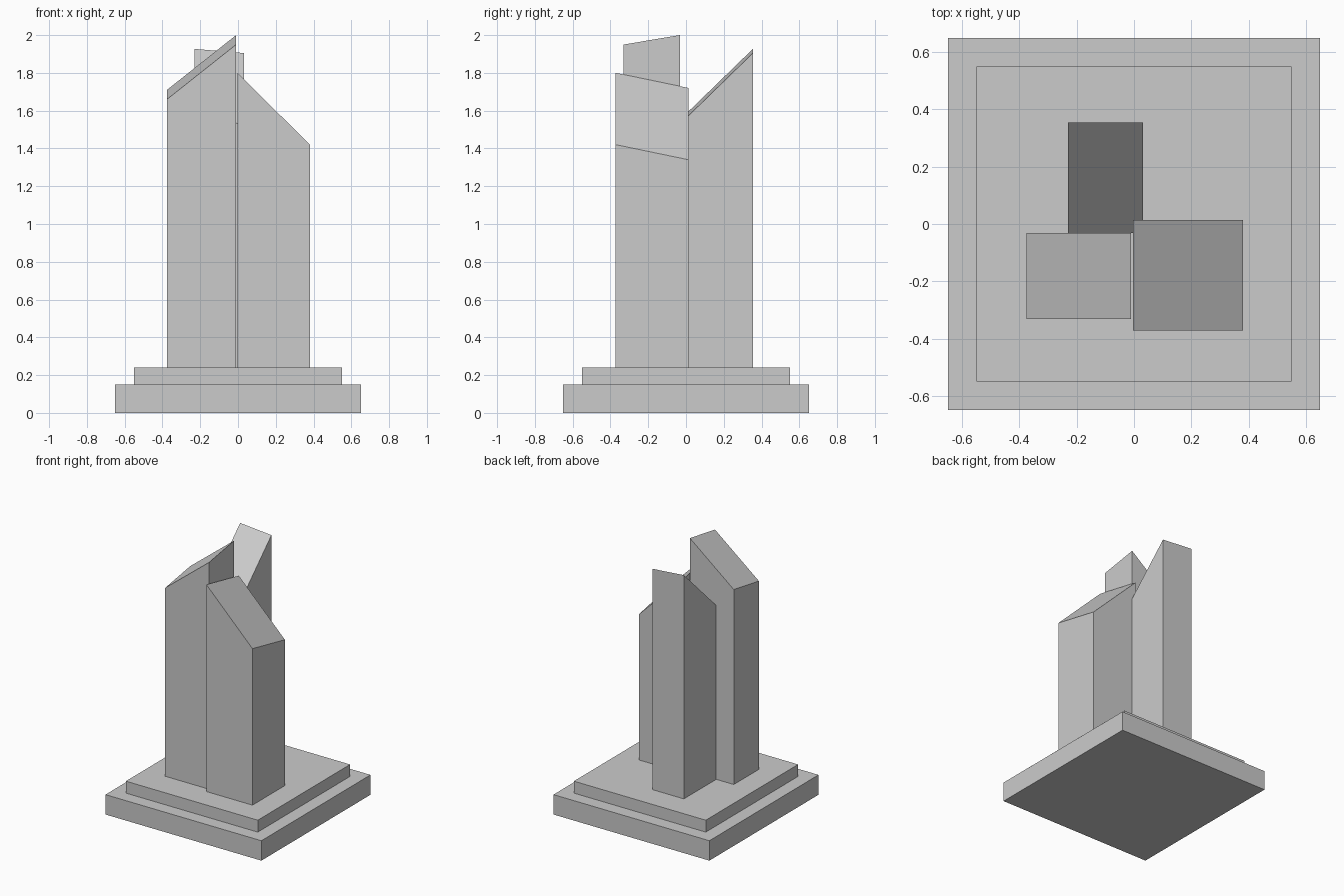
import bpy

if "Cube" in bpy.data.objects:
    bpy.data.objects.remove(bpy.data.objects["Cube"])


def block(name, x0, x1, y0, y1, z0, tops):
    """Box with its own top height per corner: front-left, front-right, back-right, back-left."""
    corners = [(x0, y0), (x1, y0), (x1, y1), (x0, y1)]
    verts = [(x, y, z0) for x, y in corners]
    verts += [(x, y, z) for (x, y), z in zip(corners, tops)]
    faces = [(3, 2, 1, 0), (4, 5, 6, 7)]
    faces += [(i, (i + 1) % 4, (i + 1) % 4 + 4, i + 4) for i in range(4)]
    mesh = bpy.data.meshes.new(name)
    mesh.from_pydata(verts, [], faces)
    obj = bpy.data.objects.new(name, mesh)
    bpy.context.collection.objects.link(obj)
    return obj


# Stepped square plinth
block("plinth_lower", -0.65, 0.65, -0.65, 0.65, 0.0, [0.15] * 4)
block("plinth_upper", -0.55, 0.55, -0.55, 0.55, 0.15, [0.24] * 4)

# Three towers with slanted roofs
block("left_tower", -0.376, -0.01, -0.331, -0.032, 0.24, (1.66, 1.95, 2.0, 1.71))
block("right_tower", -0.003, 0.381, -0.372, 0.014, 0.24, (1.80, 1.42, 1.34, 1.72))
block("back_tower", -0.23, 0.031, -0.031, 0.354, 0.24, (1.553, 1.53, 1.905, 1.927))
